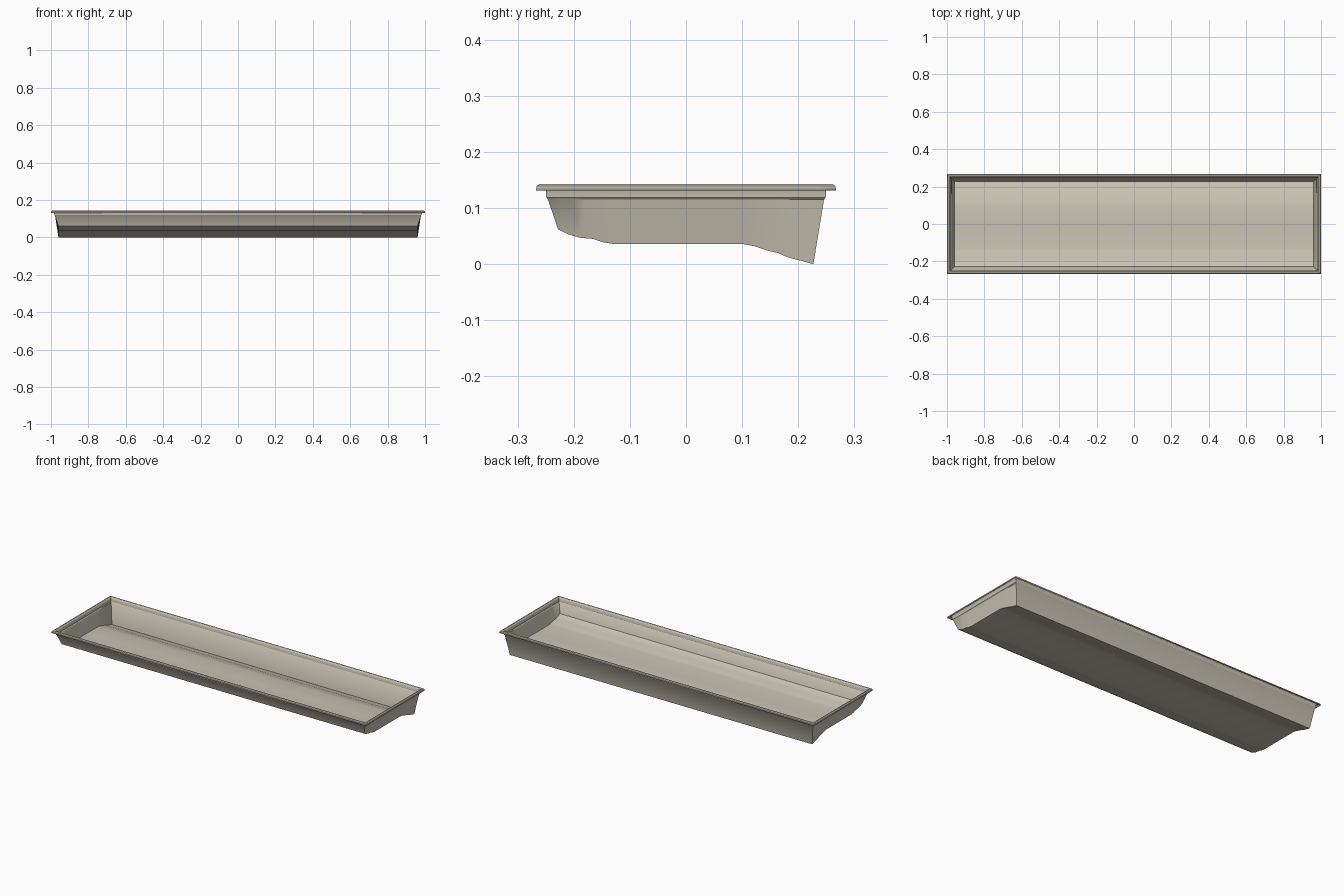
import bpy, bmesh

if "Cube" in bpy.data.objects:
    bpy.data.objects.remove(bpy.data.objects["Cube"])

# Shaped floor section running front to back: (y, z)
floor = [(-0.228, 0.062), (-0.21, 0.053), (-0.188, 0.047), (-0.166, 0.045),
         (-0.148, 0.039), (-0.13, 0.036), (0.0, 0.036), (0.10, 0.036),
         (0.122, 0.032), (0.145, 0.024), (0.163, 0.020), (0.185, 0.011),
         (0.205, 0.006), (0.227, 0.0)]
FLOOR_X = 0.96

# Rings above the floor: (half length, half width, z), wall -> step -> rim -> lip
rings = [(0.978, 0.246, 0.115), (0.982, 0.249, 0.119), (0.983, 0.250, 0.135),
         (0.985, 0.252, 0.139), (0.988, 0.255, 0.141), (0.993, 0.261, 0.141),
         (0.997, 0.265, 0.138), (0.998, 0.266, 0.131)]

bm = bmesh.new()


def add_ring(hx, pts):
    right = [bm.verts.new((hx, y, z)) for y, z in pts]
    left = [bm.verts.new((-hx, y, z)) for y, z in pts]
    return right + left[::-1]


# Floor strips
n = len(floor)
base = add_ring(FLOOR_X, floor)
for i in range(n - 1):
    bm.faces.new((base[2 * n - 1 - i], base[i], base[i + 1], base[2 * n - 2 - i]))

# Walls, step and rim, each ring joined to the one below
prev = base
for hx, hy, z in rings:
    cur = add_ring(hx, [(y / 0.2275 * hy if 0 < i < n - 1 else (hy if i else -hy), z)
                        for i, (y, _) in enumerate(floor)])
    for i in range(2 * n):
        j = (i + 1) % (2 * n)
        bm.faces.new((prev[i], cur[i], cur[j], prev[j]))
    prev = cur

mesh = bpy.data.meshes.new("tray")
bm.to_mesh(mesh)
bm.free()
tray = bpy.data.objects.new("tray", mesh)
bpy.context.collection.objects.link(tray)

# Thin moulded sheet, thickened towards the inside
shell = tray.modifiers.new("sheet_thickness", 'SOLIDIFY')
shell.thickness = 0.002
shell.offset = 1.0

# Warm grey plastic
mat = bpy.data.materials.new("warm_grey_plastic")
mat.diffuse_color = (0.58, 0.545, 0.45, 1.0)
mat.use_nodes = True
mat.node_tree.nodes["Principled BSDF"].inputs["Base Color"].default_value = mat.diffuse_color
mesh.materials.append(mat)

bpy.context.view_layer.objects.active = tray
tray.select_set(True)
bpy.ops.object.shade_smooth_by_angle(angle=0.52)
